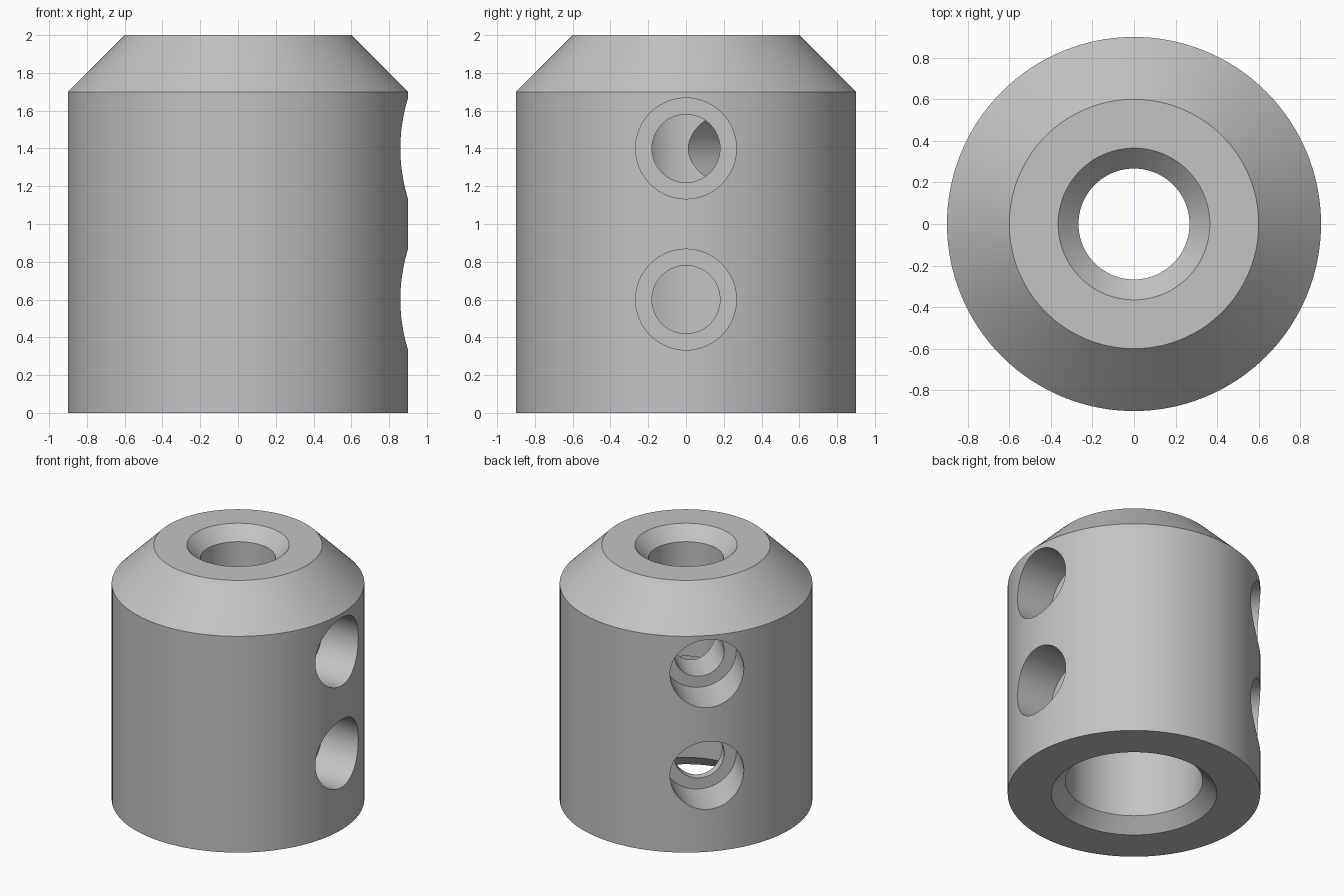
import bpy, bmesh, math
from mathutils import Matrix, Vector

if "Cube" in bpy.data.objects:
    bpy.data.objects.remove(bpy.data.objects["Cube"], do_unlink=True)

# Plain grey metal
steel = bpy.data.materials.new("grey_steel")
steel.use_nodes = True
grey = (0.55, 0.55, 0.55, 1)
steel.diffuse_color = grey
steel.node_tree.nodes["Principled BSDF"].inputs["Base Color"].default_value = grey


def lathe(name, profile, steps, closed):
    """Revolve (radius, height) points around z into a closed solid."""
    bm = bmesh.new()
    verts = [bm.verts.new((r, 0, z)) for r, z in profile]
    edges = [bm.edges.new(pair) for pair in zip(verts, verts[1:])]
    if closed:
        edges.append(bm.edges.new((verts[-1], verts[0])))
    bmesh.ops.spin(bm, geom=verts + edges, cent=(0, 0, 0), axis=(0, 0, 1),
                   angle=math.tau, steps=steps)
    bmesh.ops.remove_doubles(bm, verts=bm.verts, dist=1e-4)
    bmesh.ops.recalc_face_normals(bm, faces=bm.faces)
    mesh = bpy.data.meshes.new(name)
    bm.to_mesh(mesh)
    bm.free()
    mesh.materials.append(steel)
    obj = bpy.data.objects.new(name, mesh)
    bpy.context.collection.objects.link(obj)
    return obj


# Collar: chamfered body with a narrow upper bore and a wide lower bore
collar = lathe("collar_body", [
    (0.59, 0), (0.9, 0), (0.9, 1.7), (0.6, 2), (0.365, 2),
    (0.267, 1.9), (0.267, 1.0), (0.49, 1.0), (0.49, 0.1)], 128, True)

# Stepped screw holes: two heights on each of two sides
cutters = []
for angle in (0, 135):
    for height in (0.6, 1.4):
        cutter = lathe("screw_hole_cutter", [
            (0, 0.1), (0.18, 0.1), (0.18, 0.55), (0.267, 0.55),
            (0.267, 1.1), (0, 1.1)], 64, False)
        cutter.matrix_world = (Matrix.Translation(Vector((0, 0, height)))
                               @ Matrix.Rotation(math.radians(angle), 4, "Z")
                               @ Matrix.Rotation(math.pi / 2, 4, "Y"))
        cutter.hide_render = True
        cutters.append(cutter)
        cut = collar.modifiers.new("screw_hole", "BOOLEAN")
        cut.operation = "DIFFERENCE"
        cut.solver = "EXACT"
        cut.object = cutter

# Apply the cuts, drop the cutters and shade smooth with sharp edges
bpy.context.view_layer.objects.active = collar
collar.select_set(True)
for cut in list(collar.modifiers):
    bpy.ops.object.modifier_apply(modifier=cut.name)
for cutter in cutters:
    bpy.data.objects.remove(cutter, do_unlink=True)
bpy.ops.object.shade_smooth_by_angle(angle=math.radians(30))
